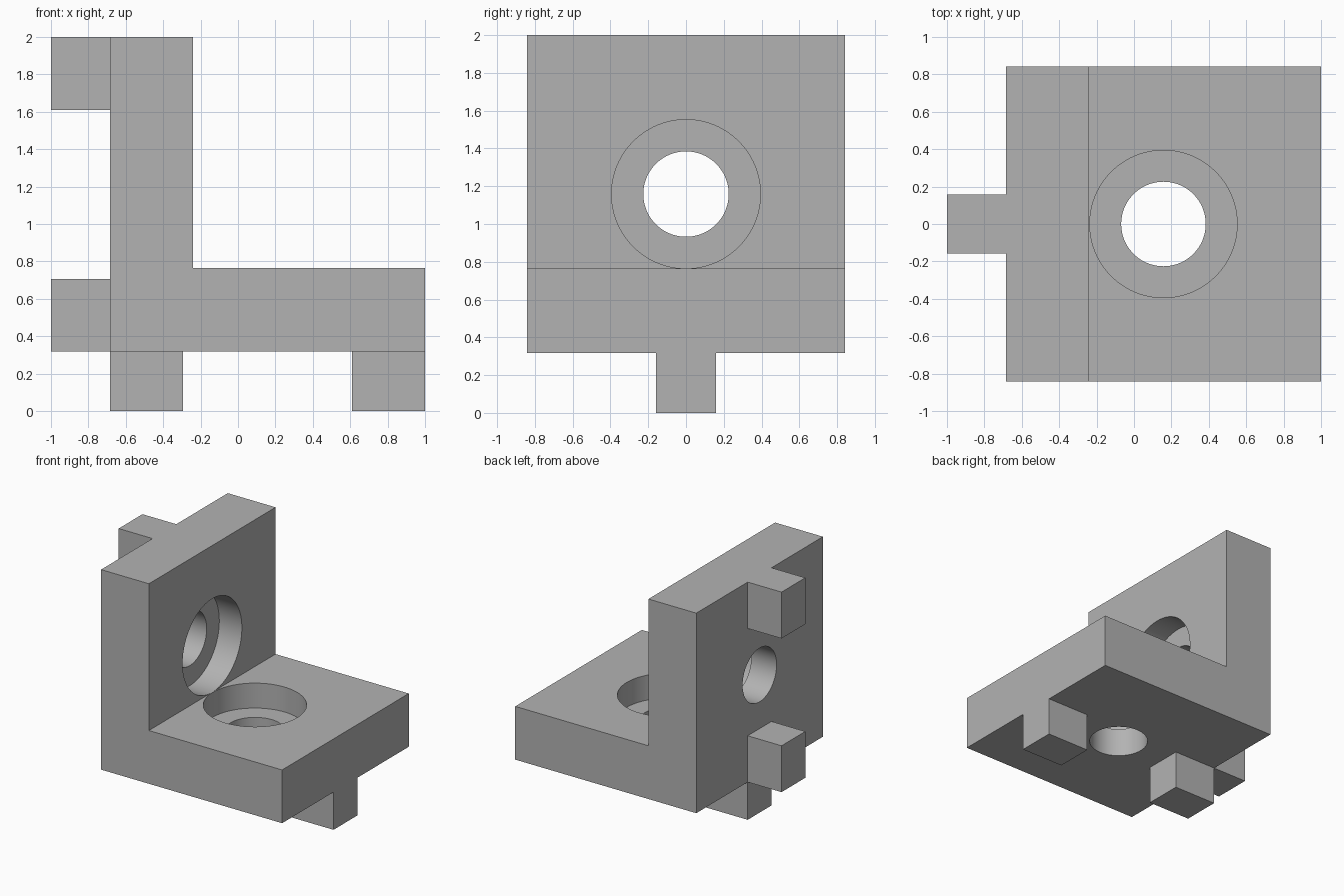
import bpy
import bmesh
from math import radians
from mathutils import Matrix, Vector

old = bpy.data.objects.get("Cube")
if old:
    bpy.data.objects.remove(old, do_unlink=True)

# Main dimensions
BACK, BASE = -0.685, 0.317      # outer faces of the upright and the base
INNER_X, INNER_Z = -0.24, 0.765  # inner faces of the upright and the base
HALF_WIDTH = 0.842
TAB_HALF, TAB_LENGTH = 0.158, 0.39
BORE, COUNTERBORE, DEPTH = 0.226, 0.394, 0.21

grey = bpy.data.materials.new("plain grey")
grey.use_nodes = True
COLOUR = (0.45, 0.45, 0.45, 1)
grey.diffuse_color = COLOUR
grey.node_tree.nodes["Principled BSDF"].inputs["Base Color"].default_value = COLOUR


def make_object(name, bm):
    bmesh.ops.recalc_face_normals(bm, faces=bm.faces)
    mesh = bpy.data.meshes.new(name)
    bm.to_mesh(mesh)
    bm.free()
    mesh.materials.append(grey)
    obj = bpy.data.objects.new(name, mesh)
    bpy.context.collection.objects.link(obj)
    return obj


def extrude_profile(name, points, half_width):
    """Extrude an x-z outline symmetrically along y."""
    bm = bmesh.new()
    face = bm.faces.new([bm.verts.new((x, -half_width, z)) for x, z in points])
    moved = bmesh.ops.extrude_face_region(bm, geom=[face])["geom"]
    bmesh.ops.translate(bm, vec=(0, 2 * half_width, 0),
                        verts=[v for v in moved if isinstance(v, bmesh.types.BMVert)])
    return make_object(name, bm)


def block(name, x0, x1, z0, z1):
    return extrude_profile(name, [(x0, z0), (x1, z0), (x1, z1), (x0, z1)], TAB_HALF)


def cylinder(name, start, end, radius):
    start, end = Vector(start), Vector(end)
    axis = end - start
    turn = axis.to_track_quat("Z", "Y").to_matrix().to_4x4()
    bm = bmesh.new()
    bmesh.ops.create_cone(bm, cap_ends=True, segments=96, radius1=radius, radius2=radius,
                          depth=axis.length,
                          matrix=Matrix.Translation((start + end) / 2) @ turn)
    return make_object(name, bm)


def combine(target, tool, operation):
    mod = target.modifiers.new(tool.name, "BOOLEAN")
    mod.operation, mod.solver, mod.object = operation, "EXACT", tool
    bpy.context.view_layer.objects.active = target
    bpy.ops.object.modifier_apply(modifier=mod.name)
    bpy.data.objects.remove(tool, do_unlink=True)


# L-shaped body
bracket = extrude_profile("angle_bracket", [
    (BACK, BASE), (1, BASE), (1, INNER_Z), (INNER_X, INNER_Z), (INNER_X, 2), (BACK, 2)], HALF_WIDTH)

# Locating tabs: two behind the upright, two below the base
tabs = [
    block("upper_back_tab", -1, BACK, 2 - TAB_LENGTH, 2),
    block("lower_back_tab", -1, BACK, BASE, BASE + TAB_LENGTH),
    block("inner_bottom_tab", BACK, BACK + TAB_LENGTH, 0, BASE),
    block("outer_bottom_tab", 1 - TAB_LENGTH, 1, 0, BASE),
]
for tab in tabs:
    combine(bracket, tab, "UNION")

# Counterbored bolt holes, one through each plate
mid_x, mid_z = (BACK + 1) / 2, (BASE + 2) / 2
holes = [
    cylinder("base_bore", (mid_x, 0, 0.1), (mid_x, 0, 0.9), BORE),
    cylinder("base_counterbore", (mid_x, 0, INNER_Z - DEPTH), (mid_x, 0, 0.9), COUNTERBORE),
    cylinder("upright_bore", (-0.9, 0, mid_z), (-0.1, 0, mid_z), BORE),
    cylinder("upright_counterbore", (INNER_X - DEPTH, 0, mid_z), (-0.1, 0, mid_z), COUNTERBORE),
]
for hole in holes:
    combine(bracket, hole, "DIFFERENCE")

# Smooth bores, sharp corners
bpy.ops.object.select_all(action="DESELECT")
bracket.select_set(True)
bpy.context.view_layer.objects.active = bracket
bpy.ops.object.shade_smooth_by_angle(angle=radians(30))
